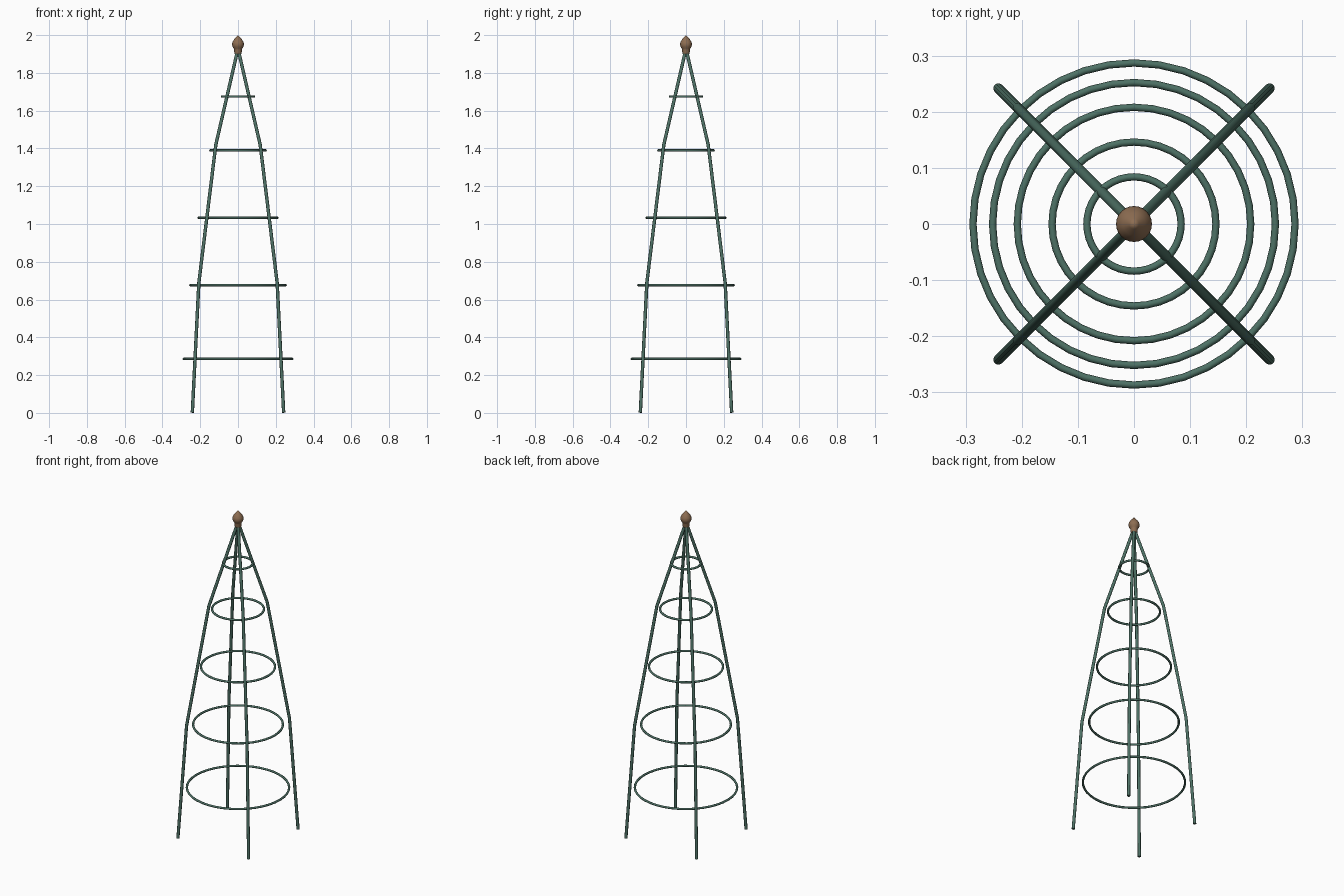
import bpy, bmesh
from math import pi, cos, sin, radians

if "Cube" in bpy.data.objects:
    bpy.data.objects.remove(bpy.data.objects["Cube"])


def material(name, colour):
    m = bpy.data.materials.new(name)
    m.diffuse_color = (*colour, 1)
    m.use_nodes = True
    m.node_tree.nodes["Principled BSDF"].inputs["Base Color"].default_value = m.diffuse_color
    return m


green = material("green_metal", (0.075, 0.165, 0.13))
brown = material("brown_finial", (0.27, 0.155, 0.085))


def finish(ob, mat):
    ob.data.materials.clear()
    ob.data.materials.append(mat)
    bpy.ops.object.select_all(action='DESELECT')
    ob.select_set(True)
    bpy.context.view_layer.objects.active = ob
    bpy.ops.object.shade_smooth_by_angle(angle=radians(50))


def rod(name, points, radius):
    """Round bar bent through the given points."""
    cu = bpy.data.curves.new(name, 'CURVE')
    cu.dimensions = '3D'
    cu.bevel_depth = radius
    cu.bevel_resolution = 3
    cu.use_fill_caps = True
    sp = cu.splines.new('POLY')
    sp.points.add(len(points) - 1)
    for p, co in zip(sp.points, points):
        p.co = (*co, 1)
    ob = bpy.data.objects.new(name, cu)
    bpy.context.collection.objects.link(ob)
    bpy.ops.object.select_all(action='DESELECT')
    ob.select_set(True)
    bpy.context.view_layer.objects.active = ob
    bpy.ops.object.convert(target='MESH')
    finish(bpy.context.object, green)


# Four bent legs, on the diagonals (radius, height)
leg_path = [(0.342, 0.001), (0.293, 0.69), (0.166, 1.42), (0.006, 1.91)]
for i, name in enumerate(("back_right", "back_left", "front_left", "front_right")):
    a = pi / 4 + i * pi / 2
    rod(name + "_leg", [(r * cos(a), r * sin(a), z) for r, z in leg_path], 0.009)

# Horizontal hoops (radius, height)
hoops = [(0.287, 0.286), (0.252, 0.676), (0.208, 1.033), (0.146, 1.39), (0.084, 1.675)]
for i, (r, z) in enumerate(hoops):
    bpy.ops.mesh.primitive_torus_add(location=(0, 0, z), major_radius=r, minor_radius=0.0065,
                                     major_segments=40, minor_segments=8)
    bpy.context.object.name = f"hoop_{i + 1}"
    finish(bpy.context.object, green)

# Turned finial: short neck, pointed bulb
profile = [(0, 1.9), (0.017, 1.9), (0.02, 1.91), (0.02, 1.922), (0.022, 1.928),
           (0.028, 1.937), (0.032, 1.95), (0.029, 1.964), (0.02, 1.978), (0.009, 1.991), (0, 2.0)]
bm = bmesh.new()
vs = [bm.verts.new((r, 0, z)) for r, z in profile]
es = [bm.edges.new(pair) for pair in zip(vs, vs[1:])]
bmesh.ops.spin(bm, geom=vs + es, axis=(0, 0, 1), cent=(0, 0, 0), angle=2 * pi, steps=24)
bmesh.ops.remove_doubles(bm, verts=bm.verts, dist=1e-5)
bmesh.ops.recalc_face_normals(bm, faces=bm.faces)
me = bpy.data.meshes.new("finial")
bm.to_mesh(me)
bm.free()
finial = bpy.data.objects.new("finial", me)
bpy.context.collection.objects.link(finial)
finish(finial, brown)
